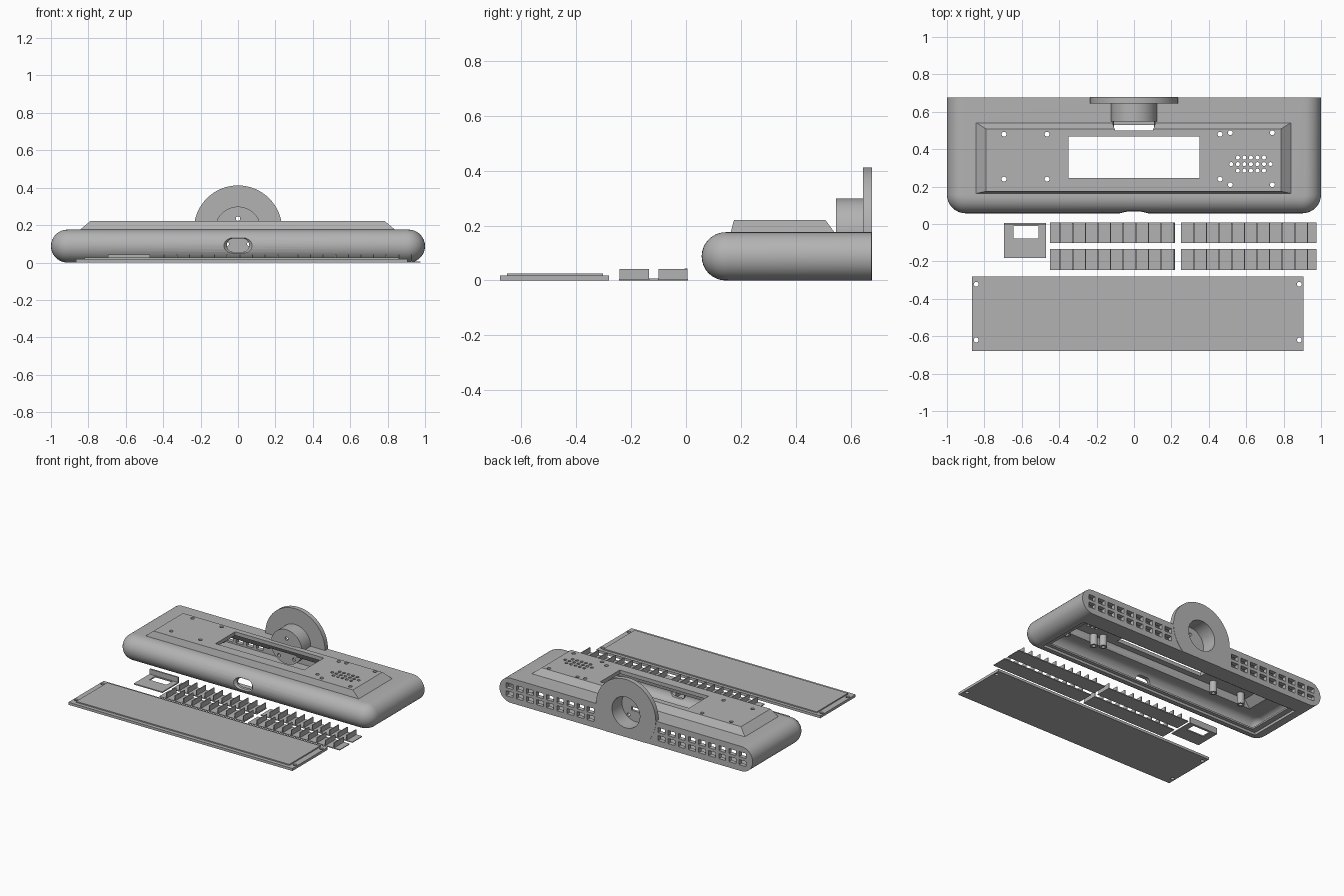
import bpy, bmesh, math

if "Cube" in bpy.data.objects:
    bpy.data.objects.remove(bpy.data.objects["Cube"])

grey = bpy.data.materials.new("plain grey")
grey.diffuse_color = (0.45, 0.45, 0.45, 1)
grey.use_nodes = True
grey.node_tree.nodes["Principled BSDF"].inputs["Base Color"].default_value = grey.diffuse_color


def loft(bm, rings):
    """Closed solid through rings of equal point count."""
    vs = [[bm.verts.new(p) for p in r] for r in rings]
    n = len(vs[0])
    for a, b in zip(vs, vs[1:]):
        for i in range(n):
            bm.faces.new((a[i], a[(i + 1) % n], b[(i + 1) % n], b[i]))
    bm.faces.new(vs[0][::-1])
    bm.faces.new(vs[-1])


def box(bm, x0, x1, y0, y1, z0, z1):
    loft(bm, [[(x0, y0, z), (x1, y0, z), (x1, y1, z), (x0, y1, z)] for z in (z0, z1)])


def circle(r, n):
    return [(r * math.cos(2 * math.pi * i / n), r * math.sin(2 * math.pi * i / n)) for i in range(n)]


def cyl_z(bm, x, y, r, z0, z1, n=20):
    loft(bm, [[(x + a, y + b, z) for a, b in circle(r, n)] for z in (z0, z1)])


def cyl_y(bm, x, z, r, y0, y1, n=64, floor=-9):
    loft(bm, [[(x + a, y, max(z + b, floor)) for a, b in circle(r, n)] for y in (y0, y1)])


def make(name, build):
    bm = bmesh.new()
    build(bm)
    bmesh.ops.recalc_face_normals(bm, faces=bm.faces[:])
    me = bpy.data.meshes.new(name)
    bm.to_mesh(me)
    bm.free()
    me.materials.append(grey)
    ob = bpy.data.objects.new(name, me)
    bpy.context.collection.objects.link(ob)
    return ob


def combine(target, build, op='DIFFERENCE'):
    cutter = make("cutter", build)
    cutter.hide_render = True
    m = target.modifiers.new("cut", 'BOOLEAN')
    m.operation, m.object, m.solver = op, cutter, 'EXACT'
    bpy.context.view_layer.objects.active = target
    bpy.ops.object.modifier_apply(modifier=m.name)
    bpy.data.objects.remove(cutter)


def smooth(ob):
    bpy.ops.object.select_all(action='DESELECT')
    ob.select_set(True)
    bpy.context.view_layer.objects.active = ob
    bpy.ops.object.shade_smooth_by_angle(angle=math.radians(30))


R, BACK, FRONT = 0.088, 0.676, 0.057


def shell(bm, wall):
    """Bullnosed slab with a flat back, inset by the wall thickness."""
    rings = []
    r = R - wall
    for k in range(17):
        t = math.pi * (k / 16 - 0.5)
        inset = wall + r * (1 - math.cos(t))
        c = 0.1 - inset
        pts = [(-1 + inset, BACK - wall)]
        for sx, a0 in ((-1, math.pi), (1, 1.5 * math.pi)):
            for j in range(9):
                a = a0 + j * math.pi / 16
                pts.append((sx * 0.9 + c * math.cos(a), FRONT + 0.1 + c * math.sin(a)))
        pts.append((1 - inset, BACK - wall))
        rings.append([(x, y, R + r * math.sin(t)) for x, y in pts])
    loft(bm, rings)


def frustum(bm, d, z0, z1):
    loft(bm, [[(x0 + d, y0 + d, z), (x1 - d, y0 + d, z), (x1 - d, y1 - d, z), (x0 + d, y1 - d, z)]
              for x0, x1, y0, y1, z in ((-0.845, 0.84, 0.163, 0.542, z0), (-0.79, 0.785, 0.175, 0.508, z1))])


# housing: hollow bullnosed body with raised top panel
body = make("housing", lambda bm: shell(bm, 0))
combine(body, lambda bm: frustum(bm, 0, 0.175, 0.221), 'UNION')
combine(body, lambda bm: shell(bm, 0.03))
combine(body, lambda bm: frustum(bm, 0.03, 0.14, 0.195))
# bottom opening, cover recess, top window
combine(body, lambda bm: box(bm, -0.85, 0.85, 0.175, 0.53, -0.05, 0.06))
combine(body, lambda bm: box(bm, -0.89, 0.89, 0.15, 0.555, -0.05, 0.018))
combine(body, lambda bm: box(bm, -0.35, 0.35, 0.247, 0.468, 0.1, 0.3))

# screw holes and speaker grille
SCREWS = [(x, y) for x in (-0.695, -0.465, 0.46) for y in (0.24, 0.48)]
SCREWS += [(x, y) for x in (0.515, 0.74) for y in (0.21, 0.488)]


def top_holes(bm):
    for x, y in SCREWS:
        cyl_z(bm, x, y, 0.013, 0.05, 0.3, 16)
    for y, n in ((0.355, 5), (0.32, 7), (0.285, 5)):
        for i in range(n):
            cyl_z(bm, 0.625 + (i - (n - 1) / 2) * 0.035, y, 0.011, 0.1, 0.3, 12)


combine(body, top_holes)


# rear vents
def vents(bm):
    for s in (-1, 1):
        for i in range(9):
            for z in (0.06, 0.117):
                x = s * (0.28 + 0.08 * i)
                box(bm, x - 0.027, x + 0.027, 0.6, 0.75, z - 0.018, z + 0.018)


combine(body, vents)


# flared front port
def port(bm):
    rings = []
    for y, w, h in ((0.03, 0.075, 0.05), (0.058, 0.075, 0.05), (0.075, 0.06, 0.036), (0.13, 0.06, 0.036)):
        rings.append([(a + math.copysign(w - h, a), y, 0.092 + b)
                      for a, b in [(h * math.cos(math.pi * (i + 0.5) / 12), h * math.sin(math.pi * (i + 0.5) / 12))
                                   for i in range(24)]])
    loft(bm, rings)


combine(body, port)
# clearance for the mounting cup
combine(body, lambda bm: cyl_y(bm, 0, 0.176, 0.112, 0.5, 0.75))
smooth(body)

# hollow screw posts under the top panel
for x, y in SCREWS:
    post = make("screw_post", lambda bm: cyl_z(bm, x, y, 0.025, 0.115, 0.2))
    combine(post, lambda bm: cyl_z(bm, x, y, 0.013, 0.05, 0.3, 16))
    smooth(post)

# mounting flange with recessed cup
mount = make("mounting_flange", lambda bm: cyl_y(bm, 0, 0.176, 0.236, 0.645, 0.678, 96, 0.0))
combine(mount, lambda bm: cyl_y(bm, 0, 0.176, 0.123, 0.547, 0.66), 'UNION')
combine(mount, lambda bm: cyl_y(bm, 0, 0.176, 0.11, 0.565, 0.75))


def cup_holes(bm):
    for x, z in ((0, 0.235), (-0.06, 0.1), (0.06, 0.1)):
        cyl_y(bm, x, z, 0.012, 0.5, 0.6, 16)
    box(bm, -0.035, 0.035, 0.5, 0.6, 0.14, 0.165)


combine(mount, cup_holes)
smooth(mount)

# bottom cover with raised panel
cover = make("cover_plate", lambda bm: box(bm, -0.865, 0.905, -0.678, -0.28, 0, 0.018))
combine(cover, lambda bm: box(bm, -0.822, 0.862, -0.652, -0.302, 0.01, 0.026), 'UNION')
combine(cover, lambda bm: [cyl_z(bm, x, y, 0.013, -0.1, 0.1, 16) for x in (-0.844, 0.884) for y in (-0.62, -0.322)])
smooth(cover)


# finned strips
def strip(bm, x0, x1, f0, y0, y1):
    box(bm, x0, x1, y0, y1, 0, 0.006)
    for i in range(10):
        x = f0 + 0.0675 * i
        box(bm, x - 0.003, x + 0.003, y0 + 0.002, y1 - 0.002, 0.004, 0.042)


for y0, y1 in ((-0.102, 0.008), (-0.245, -0.133)):
    make("finned_strip", lambda bm: strip(bm, -0.45, 0.22, -0.395, y0, y1))
    make("finned_strip", lambda bm: strip(bm, 0.25, 0.975, 0.32, y0, y1))

# small angle bracket with window
bracket = make("bracket", lambda bm: box(bm, -0.695, -0.47, -0.182, 0.005, 0, 0.008))
combine(bracket, lambda bm: box(bm, -0.645, -0.51, -0.078, -0.012, -0.1, 0.1))
make("bracket_wall", lambda bm: box(bm, -0.695, -0.47, -0.006, 0.005, 0.004, 0.044))
